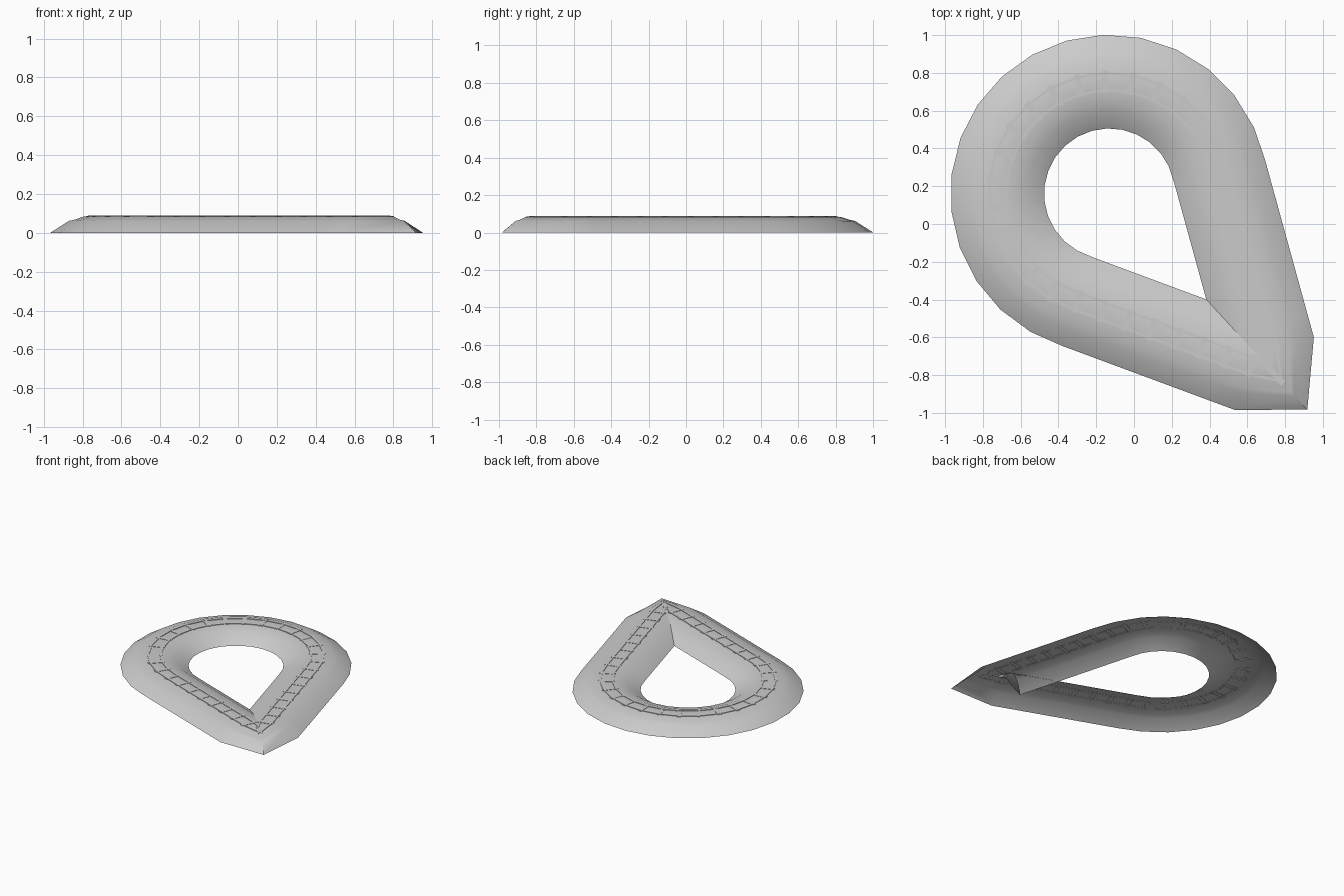
import bpy, math
from mathutils import Vector

if "Cube" in bpy.data.objects:
    bpy.data.objects.remove(bpy.data.objects["Cube"])

grey = bpy.data.materials.new("light_grey")
grey.diffuse_color = (0.6, 0.6, 0.6, 1)
grey.use_nodes = True
grey.node_tree.nodes["Principled BSDF"].inputs["Base Color"].default_value = grey.diffuse_color

# Teardrop centre line: round arc joined by two tangents to a sharp tip
centre, tip, radius = Vector((-0.13, 0.16)), Vector((0.75, -0.80)), 0.594
to_tip = tip - centre
axis = math.atan2(to_tip.y, to_tip.x)
swing = math.acos(radius / to_tip.length)
leg = math.sqrt(to_tip.length ** 2 - radius ** 2)
start = axis + swing
arc = radius * (2 * math.pi - 2 * swing)
total = 2 * leg + arc


def polar(a):
    return Vector((math.cos(a), math.sin(a)))


def sample(s):
    """Point and outward normal at distance s from the tip."""
    s %= total
    if s < 1e-6 or total - s < 1e-6:
        return tip, polar(axis)
    if s < leg:
        n = polar(start)
        return tip.lerp(centre + n * radius, s / leg), n
    if s < leg + arc:
        n = polar(start + (s - leg) / radius)
        return centre + n * radius, n
    n = polar(axis - swing)
    return tip.lerp(centre + n * radius, (total - s) / leg), n


def make(name, verts, faces):
    me = bpy.data.meshes.new(name)
    me.from_pydata(verts, [], faces)
    me.materials.append(grey)
    ob = bpy.data.objects.new(name, me)
    bpy.context.collection.objects.link(ob)
    bpy.ops.object.select_all(action='DESELECT')
    ob.select_set(True)
    bpy.context.view_layer.objects.active = ob
    bpy.ops.object.shade_smooth_by_angle(angle=math.radians(35))
    return ob


COUNT = 34


def sweep(name, profile):
    """Carry an open (offset, height) profile round the closed path."""
    verts, faces, k = [], [], len(profile)
    for i in range(COUNT):
        p, n = sample(total * i / COUNT)
        verts += [(*(p + n * o), z) for o, z in profile]
    for i in range(COUNT):
        a, b = i * k, (i + 1) % COUNT * k
        faces += [(a + j, a + j + 1, b + j + 1, b + j) for j in range(k - 1)]
    return make(name, verts, faces)


# Embankment, open underneath
half = [(0.248, 0), (0.15, 0.062), (0.12, 0.068), (0.075, 0.084)]
sweep("embankment", half + [(-o, z) for o, z in reversed(half)])

# Two low rails
for name, o in (("outer_rail", 0.045), ("inner_rail", -0.045)):
    sweep(name, [(o + 0.007, 0.083), (o + 0.007, 0.088),
                 (o - 0.007, 0.088), (o - 0.007, 0.083)])

# Sleepers, one at each path station
verts, faces = [], []
for i in range(COUNT):
    p, n = sample(total * i / COUNT)
    t = Vector((-n.y, n.x))
    b = len(verts)
    for z in (0.082, 0.0865):
        for u, v in ((1, -1), (1, 1), (-1, 1), (-1, -1)):
            verts.append((*(p + n * u * 0.06 + t * v * 0.016), z))
    faces.append((b + 4, b + 5, b + 6, b + 7))
    faces += [(b + j, b + (j + 1) % 4, b + 4 + (j + 1) % 4, b + 4 + j)
              for j in range(4)]
make("sleepers", verts, faces)
